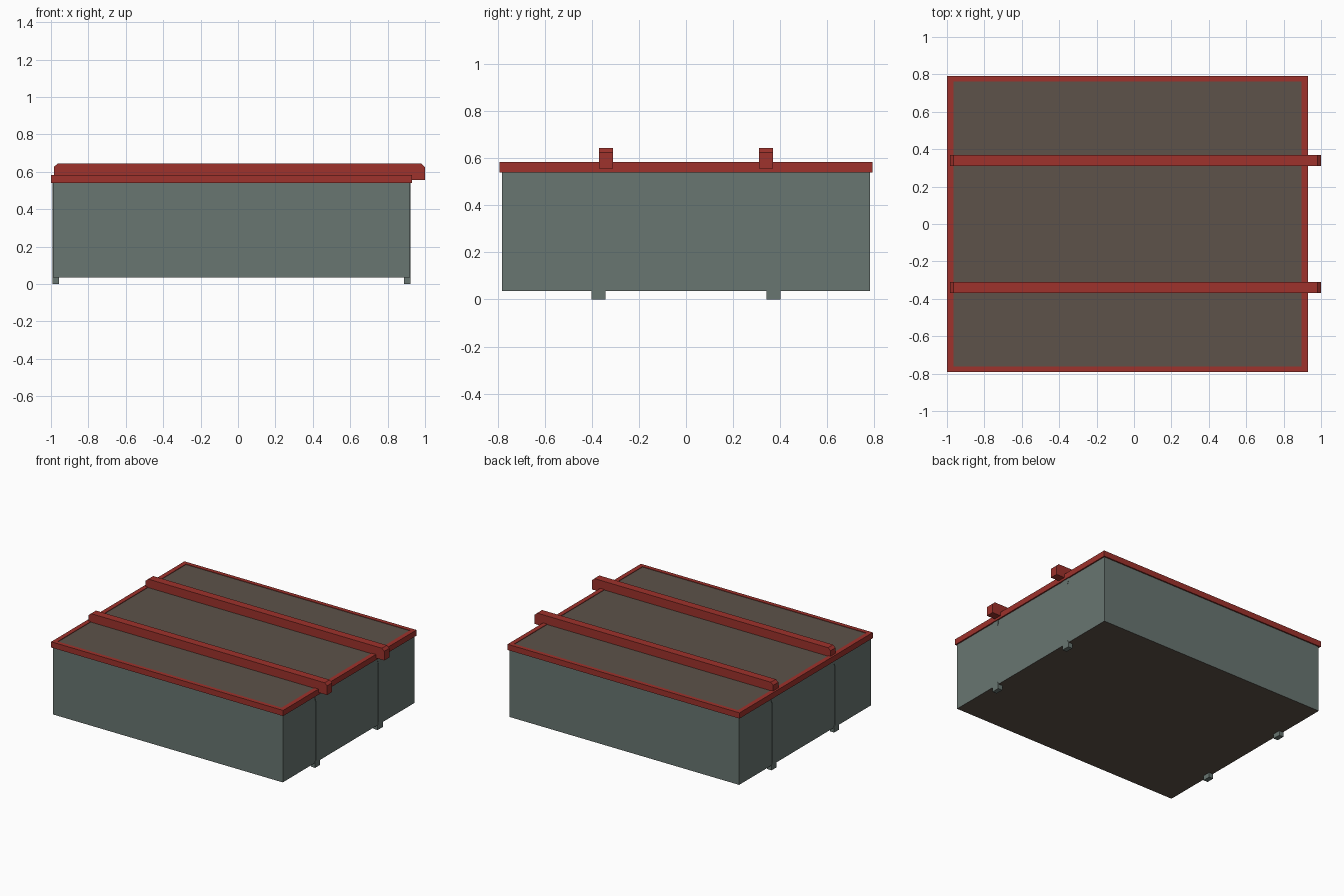
import bpy, bmesh

if "Cube" in bpy.data.objects:
    bpy.data.objects.remove(bpy.data.objects["Cube"])


def material(name, rgb):
    m = bpy.data.materials.new(name)
    m.diffuse_color = (*rgb, 1)
    m.use_nodes = True
    m.node_tree.nodes["Principled BSDF"].inputs["Base Color"].default_value = m.diffuse_color
    return m


RED = material("red_paint", (0.342, 0.032, 0.025))
GREY = material("grey_green_panel", (0.140, 0.180, 0.165))
BROWN = material("brown_board", (0.109, 0.084, 0.067))


def finish(name, bm, *mats):
    bmesh.ops.recalc_face_normals(bm, faces=bm.faces[:])
    me = bpy.data.meshes.new(name)
    bm.to_mesh(me)
    bm.free()
    for m in mats:
        me.materials.append(m)
    ob = bpy.data.objects.new(name, me)
    bpy.context.collection.objects.link(ob)
    return ob


def prism(name, profile, vec, *mats):
    """Extrude a flat outline along a vector."""
    bm = bmesh.new()
    face = bm.faces.new([bm.verts.new(p) for p in profile])
    ext = bmesh.ops.extrude_face_region(bm, geom=[face])["geom"]
    bmesh.ops.translate(bm, vec=vec, verts=[g for g in ext if isinstance(g, bmesh.types.BMVert)])
    return finish(name, bm, *mats)


def rect(x0, x1, y0, y1, z):
    return [(x0, y0, z), (x1, y0, z), (x1, y1, z), (x0, y1, z)]


# Crate body: grey walls, brown floor underneath
body = prism("crate_body", rect(-0.99, 0.92, -0.782, 0.782, 0.035), (0, 0, 0.51), GREY, BROWN)
for p in body.data.polygons:
    p.material_index = 1 if p.normal.z < -0.5 else 0

# Lid board
prism("lid_board", rect(-0.97, 0.90, -0.765, 0.765, 0.545), (0, 0, 0.034), BROWN)

# Red rim as a square-section ring
bm = bmesh.new()
outer, inner = (-1.0, 0.93, -0.792, 0.792), (-0.966, 0.896, -0.762, 0.762)
rings = [[bm.verts.new(c) for c in rect(*r, z)]
         for r, z in ((outer, 0.54), (outer, 0.583), (inner, 0.583), (inner, 0.54))]
for k in range(4):
    a, b = rings[k], rings[(k + 1) % 4]
    for i in range(4):
        j = (i + 1) % 4
        bm.faces.new((a[i], a[j], b[j], b[i]))
finish("lid_rim", bm, RED)

# Two cross beams with chamfered upper ends
beam = [(-0.985, 0.556), (1.0, 0.556), (1.0, 0.625), (0.98, 0.643), (-0.965, 0.643), (-0.985, 0.625)]
for side, y in (("front", -0.34), ("back", 0.34)):
    prism(f"{side}_beam", [(x, y - 0.03, z) for x, z in beam], (0, 0.06, 0), RED)

# Four posts: foot, narrow shaft and flared head, set into the end walls
half = [(0.03, 0.0), (0.03, 0.038), (0.02, 0.056), (0.02, 0.495), (0.03, 0.52), (0.03, 0.54)]
outline = half + [(-y, z) for y, z in reversed(half)]
for end, x in (("left", -0.993), ("right", 0.887)):
    for side, y in (("front", -0.372), ("back", 0.372)):
        prism(f"{end}_{side}_post", [(x, y + u, z) for u, z in outline], (0.036, 0, 0), GREY)
